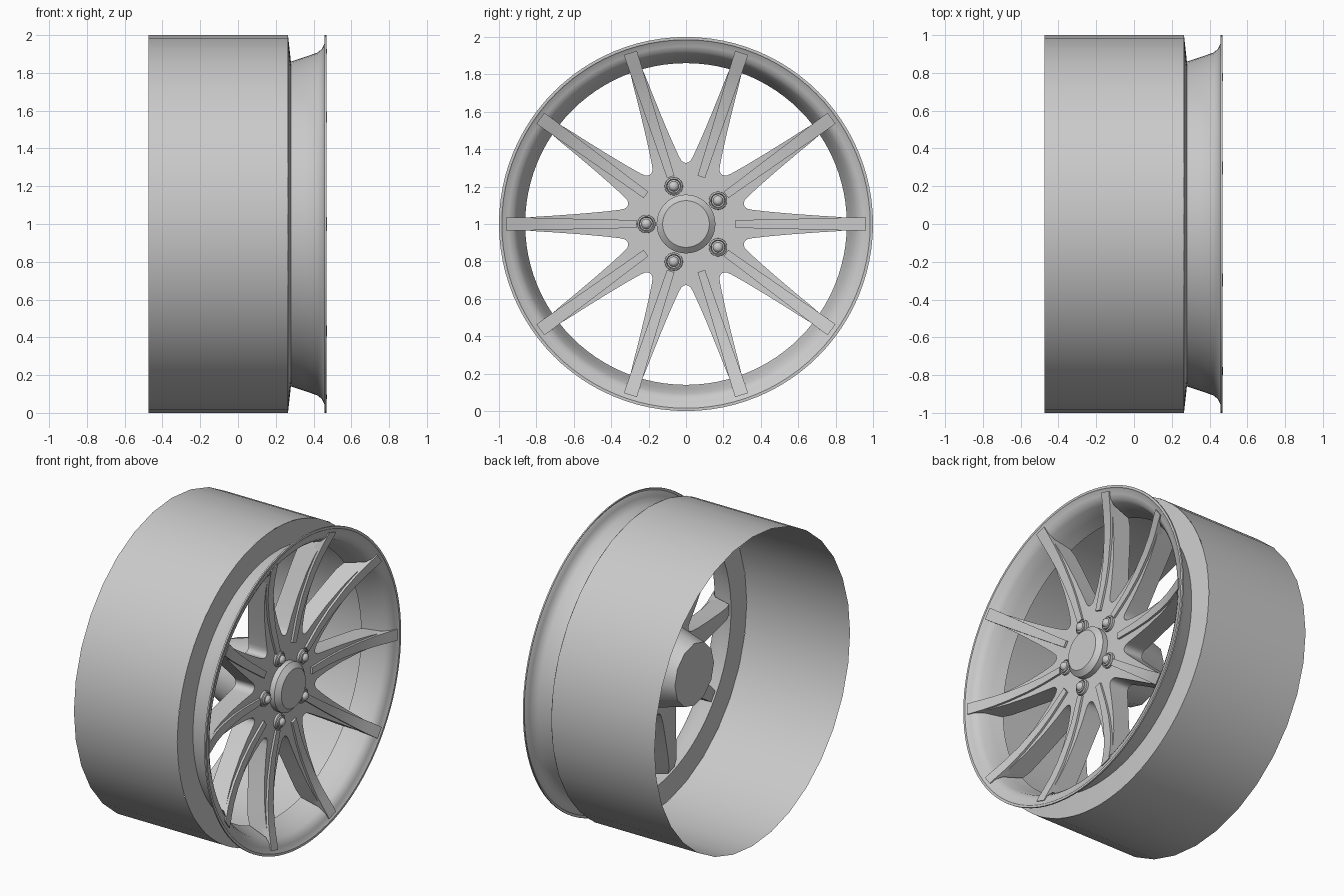
import bpy
import bmesh
from math import cos, sin, tan, pi, radians

if "Cube" in bpy.data.objects:
    bpy.data.objects.remove(bpy.data.objects["Cube"])

CENTRE_Z = 1.0
SPOKES = 10

# Single grey finish
grey = bpy.data.materials.new("grey_metal")
grey.use_nodes = True
colour = (0.59, 0.59, 0.59, 1)
grey.diffuse_color = colour
grey.node_tree.nodes["Principled BSDF"].inputs["Base Color"].default_value = colour


def finish(name, bm, angle=35):
    """Turn a bmesh into a smooth-shaded object with crisp edges."""
    bmesh.ops.remove_doubles(bm, verts=bm.verts, dist=0.0004)
    bmesh.ops.recalc_face_normals(bm, faces=bm.faces)
    mesh = bpy.data.meshes.new(name)
    bm.to_mesh(mesh)
    bm.free()
    mesh.materials.append(grey)
    obj = bpy.data.objects.new(name, mesh)
    bpy.context.collection.objects.link(obj)
    bpy.ops.object.select_all(action="DESELECT")
    obj.select_set(True)
    bpy.context.view_layer.objects.active = obj
    bpy.ops.object.shade_smooth_by_angle(angle=radians(angle))
    return obj


def revolve(name, profile, sides, cy=0.0, cz=0.0):
    """Revolve (x, radius) points about an axis parallel to x."""
    bm = bmesh.new()
    rings = []
    for x, r in profile:
        turns = [2 * pi * i / sides for i in range(sides)]
        rings.append([bm.verts.new((x, cy + r * cos(a), CENTRE_Z + cz + r * sin(a)))
                      for a in turns])
    for a, b in zip(rings, rings[1:]):
        for i in range(sides):
            j = (i + 1) % sides
            bm.faces.new((a[i], a[j], b[j], b[i]))
    return finish(name, bm)


def radial_loft(name, sections, first_wall):
    """Loft (radius, half width, back x, front x) sections, repeated per spoke."""
    bm = bmesh.new()
    for k in range(SPOKES):
        a = 2 * pi * k / SPOKES
        loops = []
        for r, w, back, front in sections:
            corners = ((back, -w), (back, w), (front, w), (front, -w))
            loops.append([bm.verts.new((x, r * cos(a) - t * sin(a),
                                        CENTRE_Z + r * sin(a) + t * cos(a)))
                          for x, t in corners])
        for n, (p, q) in enumerate(zip(loops, loops[1:])):
            for i in range(4):
                # Neighbouring sectors share a seam, so it gets no wall
                if i % 2 and n < first_wall:
                    continue
                j = (i + 1) % 4
                bm.faces.new((p[i], p[j], q[j], q[i]))
        bm.faces.new(loops[-1])
        if first_wall == 0:
            bm.faces.new(loops[0])
    return finish(name, bm)


# Open barrel and its front flange
revolve("barrel", [(-0.475, 1.0), (0.265, 1.0)], 32)
revolve("front_flange", [(0.265, 0.998), (0.28, 0.86)], 96)

# Flared outer rim and lip
revolve("rim_lip", [(0.28, 0.86), (0.35, 0.883), (0.42, 0.907), (0.442, 0.925),
                    (0.456, 0.95), (0.463, 0.98), (0.468, 0.985), (0.468, 1.0),
                    (0.458, 1.0)], 96)

# Hub plate and tapering spokes, with rounded valleys between them
seam = tan(pi / SPOKES)
radial_loft("spokes", [
    (0.13, 0.13 * seam, 0.20, 0.335),
    (0.31, 0.31 * seam, 0.20, 0.335),
    (0.317, 0.09, 0.20, 0.335),
    (0.33, 0.081, 0.20, 0.335),
    (0.354, 0.076, 0.202, 0.335),
    (0.43, 0.067, 0.21, 0.337),
    (0.55, 0.056, 0.228, 0.347),
    (0.70, 0.045, 0.25, 0.372),
    (0.80, 0.039, 0.268, 0.398),
    (0.855, 0.034, 0.29, 0.416),
    (0.895, 0.031, 0.41, 0.43)], 1)

# Raised rib along each spoke
radial_loft("spoke_ribs", [
    (0.265, 0.021, 0.31, 0.348),
    (0.43, 0.024, 0.31, 0.350),
    (0.55, 0.027, 0.32, 0.361),
    (0.70, 0.030, 0.34, 0.387),
    (0.80, 0.033, 0.36, 0.413),
    (0.87, 0.035, 0.39, 0.437),
    (0.925, 0.036, 0.449, 0.458),
    (0.962, 0.036, 0.464, 0.470)], 0)

# Hub body behind the spokes, and the centre cap
revolve("hub_body", [(-0.06, 0), (-0.06, 0.2), (0.21, 0.27)], 12)
revolve("centre_cap", [(0.32, 0.157), (0.37, 0.157), (0.398, 0.125), (0.398, 0)], 48)

# Five wheel nuts, each in line with every other spoke
for n in range(5):
    a = radians(36 + 72 * n)
    y, z = 0.212 * cos(a), 0.212 * sin(a)
    revolve(f"nut_seat_{n + 1}", [(0.32, 0.05), (0.348, 0.048), (0.352, 0.04),
                                  (0.338, 0.034)], 24, y, z)
    revolve(f"wheel_nut_{n + 1}", [(0.32, 0.036), (0.358, 0.036), (0.36, 0.027),
                                   (0.371, 0.023), (0.378, 0.013), (0.38, 0)], 18, y, z)
